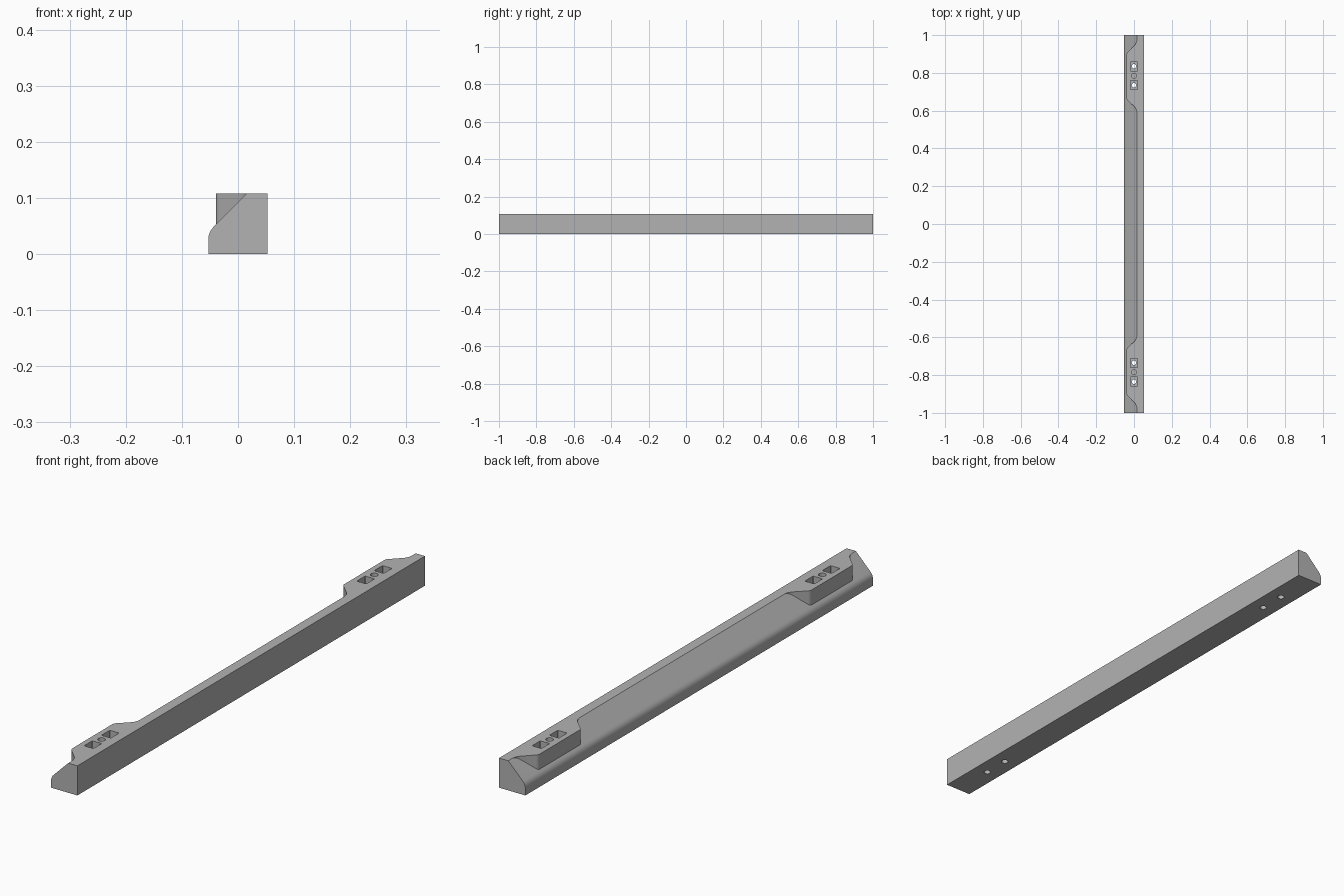
import bpy
import bmesh
import math
from mathutils import Vector

old = bpy.data.objects.get("Cube")
if old:
    bpy.data.objects.remove(old, do_unlink=True)

HALF_W, HEIGHT, RIDGE_X, PAD_X = 0.053, 0.108, 0.016, -0.039

grey = bpy.data.materials.new("light grey")
grey.use_nodes = True
grey.diffuse_color = (0.45, 0.45, 0.45, 1)
grey.node_tree.nodes["Principled BSDF"].inputs["Base Color"].default_value = (0.45, 0.45, 0.45, 1)


def prism(name, points, sweep):
    """Extrude a closed outline of 3D points along a vector."""
    bm = bmesh.new()
    face = bm.faces.new([bm.verts.new(p) for p in points])
    made = bmesh.ops.extrude_face_region(bm, geom=[face])["geom"]
    bmesh.ops.translate(bm, vec=sweep, verts=[v for v in made if isinstance(v, bmesh.types.BMVert)])
    bmesh.ops.recalc_face_normals(bm, faces=bm.faces)
    mesh = bpy.data.meshes.new(name)
    bm.to_mesh(mesh)
    bm.free()
    mesh.materials.append(grey)
    obj = bpy.data.objects.new(name, mesh)
    bpy.context.collection.objects.link(obj)
    return obj


def rounded(points, radii, steps=6):
    """Round the corners of a 2D outline with quadratic curves."""
    out = []
    for i, (p, r) in enumerate(zip(points, radii)):
        p = Vector(p)
        if r == 0:
            out.append(p)
            continue
        a = p + (Vector(points[i - 1]) - p).normalized() * r
        b = p + (Vector(points[(i + 1) % len(points)]) - p).normalized() * r
        for k in range(steps + 1):
            t = k / steps
            out.append(a * (1 - t) ** 2 + p * (2 * t * (1 - t)) + b * t ** 2)
    return out


def combine(target, part, operation):
    """Apply a boolean and remove the helper."""
    mod = target.modifiers.new(operation, "BOOLEAN")
    mod.operation, mod.object, mod.solver = operation, part, "EXACT"
    bpy.context.view_layer.objects.active = target
    bpy.ops.object.modifier_apply(modifier=mod.name)
    bpy.data.objects.remove(part, do_unlink=True)


def cylinder(name, y, radius, bottom):
    ring = [(radius * math.cos(a), y + radius * math.sin(a), bottom)
            for a in (math.tau * k / 24 for k in range(24))]
    return prism(name, ring, (0, 0, 0.2))


# Long rail with a chamfered, softened edge
section = rounded([(-HALF_W, 0), (HALF_W, 0), (HALF_W, HEIGHT), (RIDGE_X, HEIGHT),
                   (-HALF_W, HEIGHT - RIDGE_X - HALF_W)], [0, 0, 0, 0, 0.014])
rail = prism("rail", [(p.x, -1, p.y) for p in section], (0, 2, 0))

# Mounting pads with flared ends
for side in (-1, 1):
    outline = rounded([(0.03, 0.58), (RIDGE_X, 0.58), (RIDGE_X, 0.607), (PAD_X, 0.66),
                       (PAD_X, 0.905), (RIDGE_X, 0.96), (RIDGE_X, 0.985), (0.03, 0.985)],
                      [0, 0, 0.02, 0.008, 0.008, 0.02, 0, 0])
    pad = prism("mounting_pad", [(p.x, side * p.y, 0.03) for p in outline], (0, 0, HEIGHT - 0.03))
    combine(rail, pad, "UNION")

# Square pockets with through bores, and a round blind hole between them
for side in (-1, 1):
    for y in (0.735, 0.835):
        w, l = 0.019, 0.024
        corners = rounded([(-w, -l), (w, -l), (w, l), (-w, l)], [0.003] * 4, 3)
        pocket = prism("pocket_cutter", [(p.x, side * y + p.y, 0.05) for p in corners], (0, 0, 0.2))
        combine(rail, pocket, "DIFFERENCE")
        combine(rail, cylinder("bore_cutter", side * y, 0.012, -0.05), "DIFFERENCE")
    combine(rail, cylinder("hole_cutter", side * 0.785, 0.013, 0.05), "DIFFERENCE")

# Merge coplanar faces and keep sharp edges crisp
bm = bmesh.new()
bm.from_mesh(rail.data)
bmesh.ops.remove_doubles(bm, verts=bm.verts, dist=0.00001)
bmesh.ops.dissolve_limit(bm, angle_limit=0.005, verts=bm.verts, edges=bm.edges)
bm.to_mesh(rail.data)
bm.free()
bpy.ops.object.select_all(action="DESELECT")
rail.select_set(True)
bpy.context.view_layer.objects.active = rail
bpy.ops.object.shade_smooth_by_angle(angle=math.radians(30))
